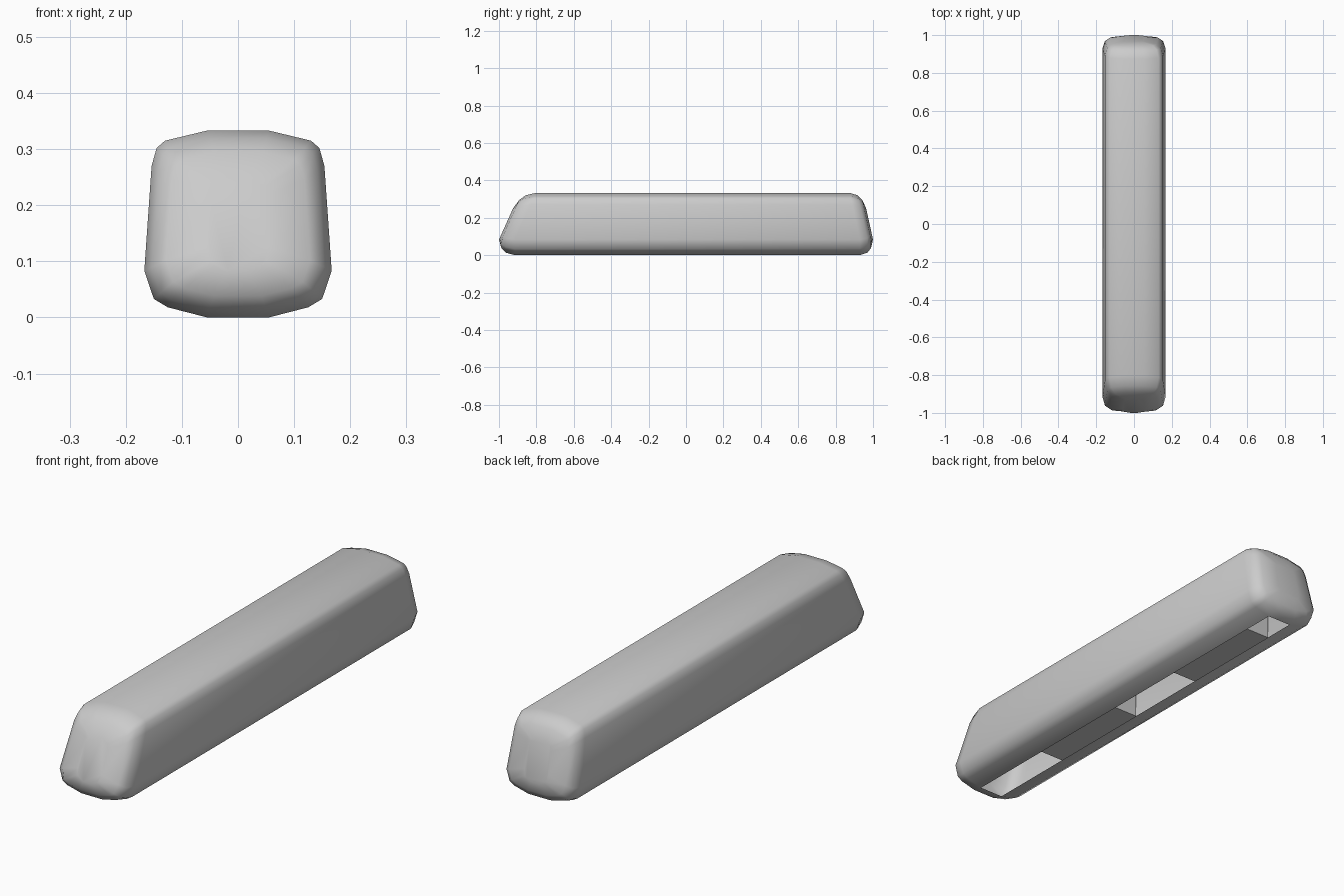
import bpy, bmesh

if "Cube" in bpy.data.objects:
    bpy.data.objects.remove(bpy.data.objects["Cube"], do_unlink=True)

grey = bpy.data.materials.new("light_grey")
grey.use_nodes = True
grey.diffuse_color = (0.6, 0.6, 0.6, 1)
grey.node_tree.nodes["Principled BSDF"].inputs["Base Color"].default_value = grey.diffuse_color

MID = 0.167
HALF = [(0.055, 0), (0.125, 0.018), (0.15, 0.033), (0.167, 0.083),
        (0.154, 0.27), (0.145, 0.302), (0.13, 0.315), (0.055, 0.333)]
PROFILE = HALF + [(-x, z) for x, z in reversed(HALF)]


def add_object(name, bm, smooth):
    bmesh.ops.recalc_face_normals(bm, faces=bm.faces)
    mesh = bpy.data.meshes.new(name)
    bm.to_mesh(mesh)
    bm.free()
    mesh.materials.append(grey)
    for face in mesh.polygons:
        face.use_smooth = smooth
    obj = bpy.data.objects.new(name, mesh)
    bpy.context.collection.objects.link(obj)
    return obj


def ring(bm, sx, sz, depth, end, slope):
    """One cross-section, leaning with the slanted end of the body."""
    verts = []
    for x, z in PROFILE:
        z = MID + (z - MID) * sz
        y = end * (1 - depth - slope * max(z - 0.083, 0))
        verts.append(bm.verts.new((x * sx, y, z)))
    return verts


# Hollow body: rounded slanted nose, long sides, steeper rounded tail
bm = bmesh.new()
STEPS = [(0.33, 0.5, 0), (0.77, 0.77, 0.15), (0.92, 0.92, 0.42), (1, 1, 1)]
nose = [ring(bm, sx, sz, d * 0.085, -1, 0.45) for sx, sz, d in STEPS]
tail = [ring(bm, sx, sz, d * 0.07, 1, 0.22) for sx, sz, d in STEPS]
rings = nose + tail[::-1]
count = len(PROFILE)
for k, (a, b) in enumerate(zip(rings, rings[1:])):
    for i in range(count):
        j = (i + 1) % count
        # The flat strip along the underside stays open
        if k == len(nose) - 1 and i == count - 1:
            continue
        bm.faces.new((a[i], a[j], b[j], b[i]))
bm.faces.new(rings[0])
bm.faces.new(rings[-1])
add_object("body_shell", bm, True)

# Two blocks inside the hollow body, visible through the open underside
for name, y0, y1 in (("front_inner_block", -0.64, -0.165),
                     ("back_inner_block", 0.21, 0.68)):
    bm = bmesh.new()
    bmesh.ops.create_cube(bm, size=1)
    for v in bm.verts:
        v.co = (v.co.x * 0.3, y0 if v.co.y < 0 else y1, 0.085 if v.co.z < 0 else 0.27)
    add_object(name, bm, False)
